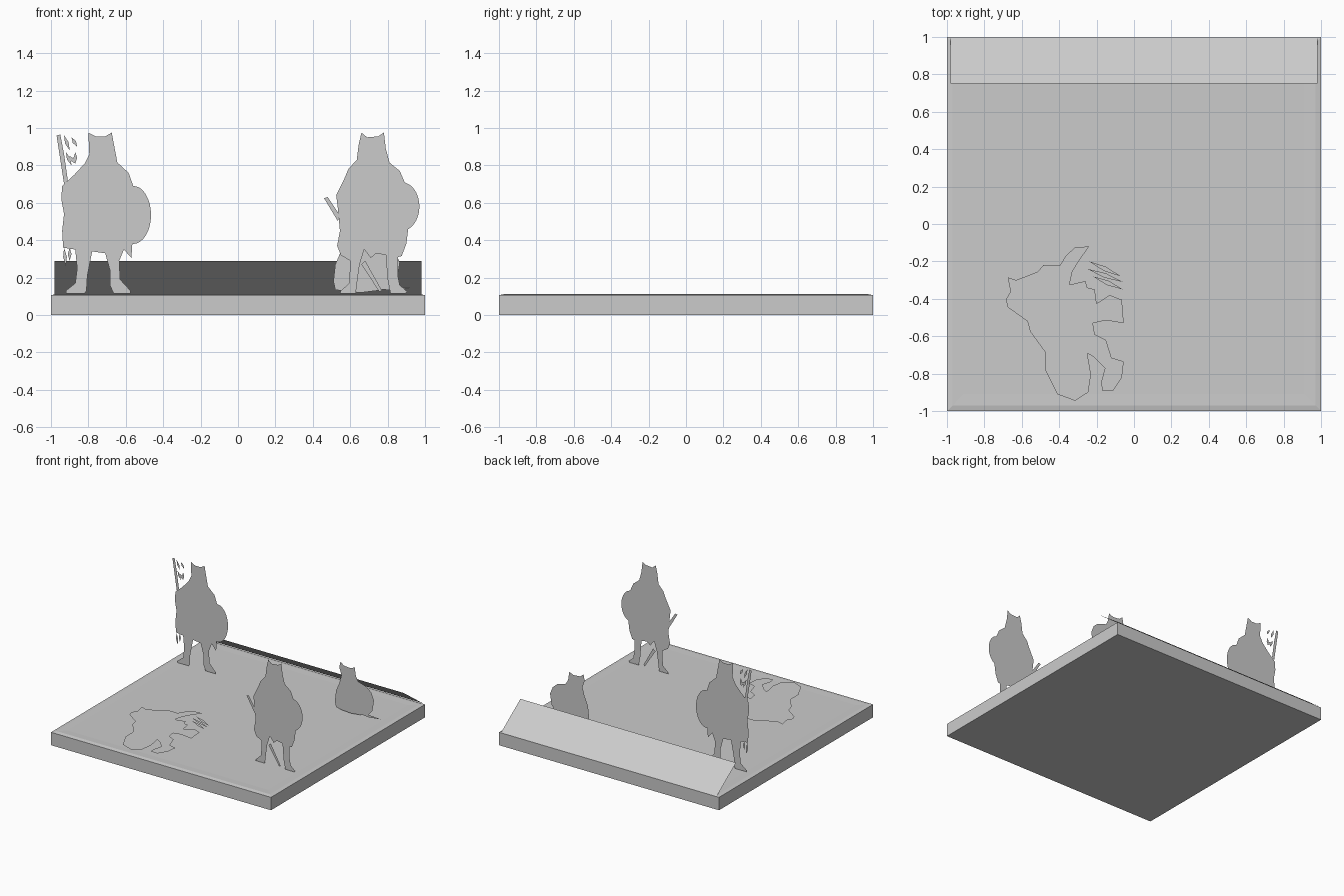
import bpy
import bmesh
import math
from mathutils import Vector

default_cube = bpy.data.objects.get("Cube")
if default_cube:
    bpy.data.objects.remove(default_cube, do_unlink=True)

# Single plain grey for the whole model
stone = bpy.data.materials.new("plain_grey")
stone.use_nodes = True
GREY = (0.6, 0.6, 0.6, 1)
stone.diffuse_color = GREY
stone.node_tree.nodes["Principled BSDF"].inputs["Base Color"].default_value = GREY


def finish(name, bm):
    """Turn a bmesh into a named object with the shared material."""
    mesh = bpy.data.meshes.new(name)
    bm.to_mesh(mesh)
    bm.free()
    mesh.materials.append(stone)
    obj = bpy.data.objects.new(name, mesh)
    bpy.context.collection.objects.link(obj)
    return obj


def add_sheet(bm, points, facing):
    """Add one flat outline as a face turned towards the given direction."""
    face = bm.faces.new([bm.verts.new(p) for p in points])
    face.normal_update()
    if face.normal.dot(Vector(facing)) < 0:
        face.normal_flip()


def standing(name, outlines, y):
    """Upright cut-outs; outlines hold x and z in hundredths."""
    bm = bmesh.new()
    for outline in outlines:
        add_sheet(bm, [(x / 100, y, z / 100) for x, z in outline], (0, -1, 0))
    bmesh.ops.triangulate(bm, faces=bm.faces)
    return finish(name, bm)


def lying(name, outlines, z):
    """Flat cut-outs on the ground; outlines hold x and y in hundredths."""
    bm = bmesh.new()
    for outline in outlines:
        add_sheet(bm, [(x / 100, y / 100, z) for x, y in outline], (0, 0, 1))
    bmesh.ops.triangulate(bm, faces=bm.faces)
    return finish(name, bm)


def ellipse(cx, cz, rx, rz, sides=32):
    steps = [math.tau * i / sides for i in range(sides)]
    return [(cx + rx * math.cos(a), cz + rz * math.sin(a)) for a in steps]


def sliver(start, end, width):
    """Slim pointed shape, used for the arrows."""
    a, b = Vector(start), Vector(end)
    side = (b - a).orthogonal().normalized() * width / 2
    middle = a.lerp(b, 0.5)
    return [tuple(a), tuple(middle + side), tuple(b), tuple(middle - side)]


# Ground slab with a faint raised rim around the top
bm = bmesh.new()
rings = []
for half, z in ((1, 0), (1, 0.106), (0.97, 0.112), (0.91, 0.11)):
    corners = ((-half, -half), (half, -half), (half, half), (-half, half))
    rings.append([bm.verts.new((x, y, z)) for x, y in corners])
for low, high in zip(rings, rings[1:]):
    for i in range(4):
        j = (i + 1) % 4
        bm.faces.new((low[i], low[j], high[j], high[i]))
bm.faces.new(rings[-1])
bm.faces.new(reversed(rings[0]))
finish("ground_slab", bm)

# Sloping panel along the back edge
bm = bmesh.new()
W = 0.98
add_sheet(bm, [(-W, 1, 0.11), (W, 1, 0.11), (W, 0.75, 0.29), (-W, 0.75, 0.29)], (0, 1, 1))
finish("back_panel", bm)

# Archer: cloaked body, shield, bow and loose arrows
ARCHER_Y = 0.53
archer = [
    (-80, 97.5), (-76, 95.5), (-71, 95.5), (-67.5, 97.5), (-66.5, 92), (-64.5, 81.5),
    (-58.5, 76), (-56, 69), (-55, 60), (-55, 50), (-56.5, 38), (-57, 30.5), (-61, 35),
    (-63.5, 29), (-63, 19), (-57.5, 13), (-57.5, 11.5), (-66.5, 11.5), (-68.5, 16),
    (-68.5, 24), (-71, 33), (-78, 34), (-80.5, 21), (-81, 13), (-82, 11.5), (-92, 11.5),
    (-92, 13), (-87, 17), (-86, 25), (-87, 35), (-93.5, 36), (-94, 45), (-93, 54),
    (-94.5, 62), (-94, 69), (-87.5, 75), (-82, 81), (-79.5, 86),
]
standing("archer_body", [archer], ARCHER_Y)
standing("archer_shield", [ellipse(-56, 53.5, 9.5, 15.5)], ARCHER_Y + 0.004)
standing("archer_bow", [[(-97, 96), (-95, 96.5), (-93, 86), (-91, 72), (-93, 70)]], ARCHER_Y + 0.004)
arrow_ends = [
    ((-93, 96), (-90, 88)), ((-89, 95), (-86, 90)), ((-92, 87), (-89, 80)),
    ((-90, 85), (-87, 81)), ((-87, 87), (-87, 81)), ((-93, 36), (-92, 26)), ((-90, 36), (-90, 29)),
]
standing("archer_arrows", [sliver(a, b, 2) for a, b in arrow_ends], ARCHER_Y)

# Swordbearer: cloaked body, shield, hilt and blade
SWORD_Y = -0.55
swordbearer = [
    (66, 97.5), (69, 95), (75, 95.5), (78, 97.5), (79, 89), (81, 81.5), (86.5, 77),
    (89.5, 70), (91, 60), (91, 46), (90, 38), (87.5, 31.5), (85.5, 31), (85.5, 21),
    (86.5, 16), (90.5, 12.5), (89.5, 11.5), (81.5, 11.5), (80, 19), (79, 32), (74, 33),
    (71, 30.5), (67.5, 35), (65, 27), (63.5, 16), (63, 11.5), (54.5, 11.5), (55, 13),
    (59.5, 17), (60, 29), (55, 32), (53, 37), (54.5, 45), (53.5, 56), (52.5, 64),
    (56.5, 72), (59, 78), (63.5, 83), (64.5, 91),
]
standing("swordbearer_body", [swordbearer], SWORD_Y)
standing("swordbearer_shield", [ellipse(87.5, 58, 9.5, 13)], SWORD_Y + 0.004)
standing("sword", [
    [(46, 62.5), (48, 63), (54, 54), (53.5, 50)],
    [(68, 29), (77, 13), (75.5, 12.5), (66, 27)],
], SWORD_Y + 0.004)

# Crouching figure with a weapon lying at its feet
CROUCH_Y = 0.53
croucher = [
    (56, 52), (59, 49.5), (65, 49), (69, 50.5), (70, 44), (72, 40), (80, 37.5), (84, 34),
    (86.5, 28), (85, 19), (81, 14.5), (74, 13), (66, 12), (58, 12.5), (52, 13.5),
    (51, 18), (52, 27), (55, 34), (57, 41), (55, 47),
]
standing("crouching_body", [croucher], CROUCH_Y)
standing("crouching_weapon", [sliver((72, 14), (93, 14.5), 2)], CROUCH_Y - 0.004)

# Fallen figure lying flat, with scattered arrows beside it
fallen = [
    (-67.5, -28.5), (-63, -30), (-51.5, -25.5), (-48.5, -22), (-39.5, -22), (-36.5, -17),
    (-31.5, -12.5), (-24, -12), (-29, -19), (-33, -25.5), (-34.5, -32.5), (-26, -30.5),
    (-25, -34), (-21, -35), (-20, -42.5), (-13, -38), (-6.5, -40.5), (-5.5, -53),
    (-15, -51.5), (-22, -53), (-21, -59), (-15, -62), (-12, -71.5), (-5.5, -73.5),
    (-6.5, -82), (-11, -89), (-17, -89), (-17.5, -84.5), (-15.5, -77), (-21, -71.5),
    (-25, -69), (-23, -80.5), (-24.5, -90), (-31.5, -94.5), (-41, -91), (-47.5, -78),
    (-47.5, -68.5), (-55.5, -57.5), (-57, -52), (-67.5, -44.5), (-68.5, -40.5), (-66, -36),
]
lying("fallen_body", [fallen], 0.128)
shafts = [((-24, -20), (-7, -28)), ((-25, -24), (-6, -31)), ((-22, -28), (-6, -35))]
lying("fallen_arrows", [sliver(a, b, 2.5) for a, b in shafts], 0.134)
